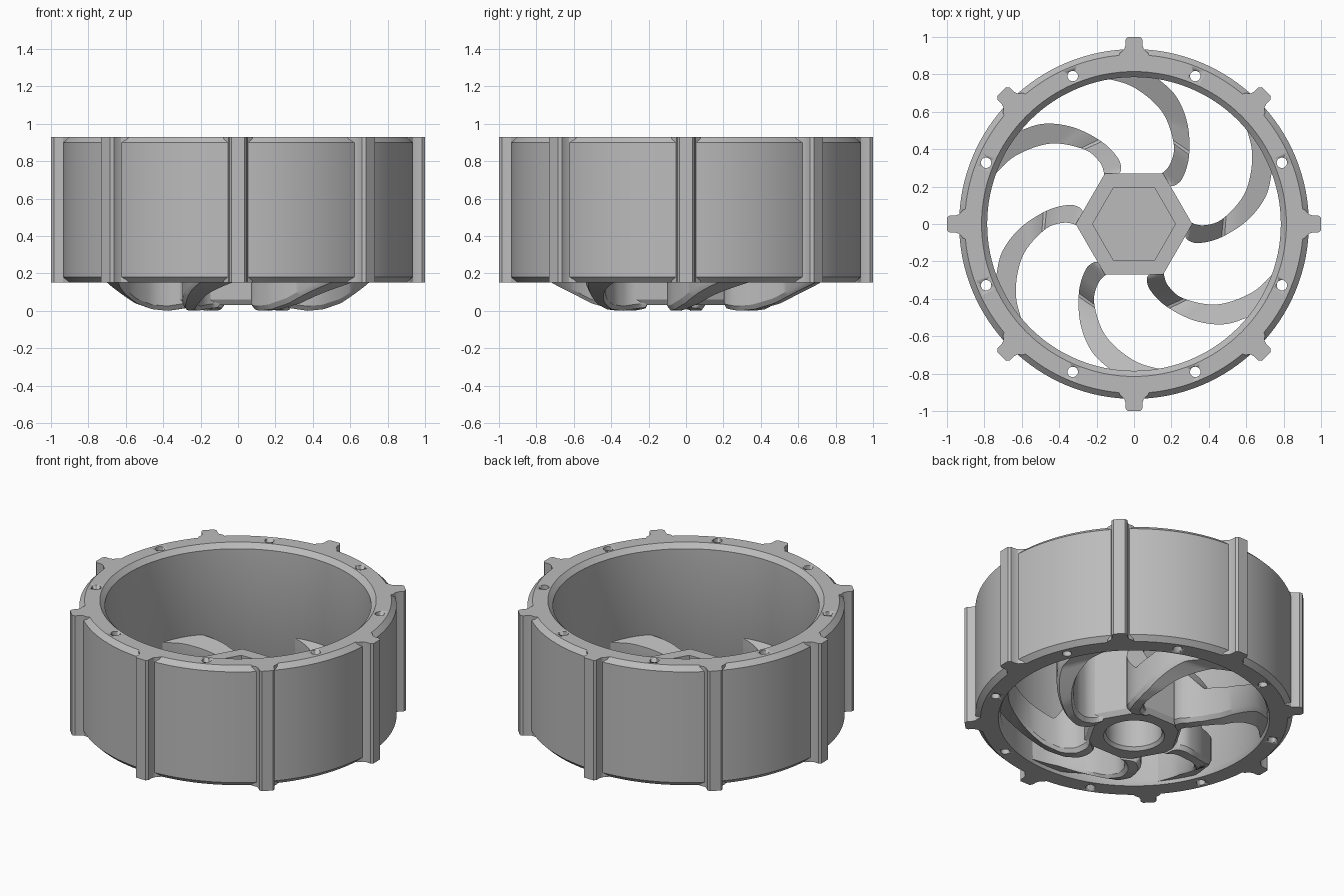
import bpy, bmesh, math
from mathutils import Vector

if "Cube" in bpy.data.objects:
    bpy.data.objects.remove(bpy.data.objects["Cube"])

grey = bpy.data.materials.new("plain_grey")
grey.diffuse_color = (0.5, 0.5, 0.5, 1)
grey.use_nodes = True
grey.node_tree.nodes["Principled BSDF"].inputs["Base Color"].default_value = grey.diffuse_color


def finish(bm, name, angle=30):
    bmesh.ops.recalc_face_normals(bm, faces=bm.faces)
    me = bpy.data.meshes.new(name)
    bm.to_mesh(me)
    bm.free()
    ob = bpy.data.objects.new(name, me)
    bpy.context.collection.objects.link(ob)
    me.materials.append(grey)
    bpy.ops.object.select_all(action='DESELECT')
    ob.select_set(True)
    bpy.context.view_layer.objects.active = ob
    bpy.ops.object.shade_smooth_by_angle(angle=math.radians(angle))
    return ob


def hex_factor(a):
    # ratio of hexagon radius to apothem, flat side facing +y
    return 1 / math.cos((a % (math.pi / 3)) - math.pi / 6)


def lathe(rings, n, closed):
    # rings: (radius or apothem, z, hexagonal?)
    bm = bmesh.new()
    loops = []
    for r, z, hexa in rings:
        loop = []
        for i in range(n):
            a = 2 * math.pi * i / n
            k = r * (hex_factor(a) if hexa else 1)
            loop.append(bm.verts.new((k * math.cos(a), k * math.sin(a), z)))
        loops.append(loop)
    pairs = list(zip(loops, loops[1:] + loops[:1]))
    for a, b in pairs if closed else pairs[:-1]:
        for i in range(n):
            j = (i + 1) % n
            bm.faces.new((a[i], a[j], b[j], b[i]))
    if not closed:
        bm.faces.new(loops[0])
        bm.faces.new(loops[-1])
    return bm


def interp(table, x):
    for (x0, y0), (x1, y1) in zip(table, table[1:]):
        if x <= x1:
            t = max(0, (x - x0) / (x1 - x0))
            return y0 + (y1 - y0) * t
    return table[-1][1]


def spline(pts, steps):
    # Catmull-Rom curve through the points
    p = [Vector(q) for q in pts]
    p = [2 * p[0] - p[1]] + p + [2 * p[-1] - p[-2]]
    out = []
    for i in range(1, len(p) - 2):
        a, b, c, d = p[i - 1:i + 3]
        for s in range(steps):
            t = s / steps
            out.append(0.5 * (2 * b + (c - a) * t + (2 * a - 5 * b + 4 * c - d) * t * t
                              + (3 * b - a - 3 * c + d) * t ** 3))
    return out + [p[-2]]


# Rim: chamfered hollow drum
rim = finish(lathe([(0.905, 0.15, 0), (0.935, 0.18, 0), (0.935, 0.90, 0), (0.905, 0.93, 0),
                    (0.815, 0.93, 0), (0.785, 0.90, 0), (0.785, 0.18, 0), (0.80, 0.15, 0)],
                   128, True), "rim")

# Bolt holes drilled through the rim
bm = bmesh.new()
for i in range(8):
    a = math.radians(22.5 + 45 * i)
    res = bmesh.ops.create_cone(bm, cap_ends=True, segments=20, radius1=0.028, radius2=0.028, depth=1.2)
    bmesh.ops.translate(bm, verts=res["verts"], vec=(0.856 * math.cos(a), 0.856 * math.sin(a), 0.54))
drill = finish(bm, "bolt_hole_cutter")
mod = rim.modifiers.new("bolt_holes", 'BOOLEAN')
mod.operation = 'DIFFERENCE'
mod.object = drill
mod.solver = 'EXACT'
bpy.context.view_layer.objects.active = rim
bpy.ops.object.modifier_apply(modifier=mod.name)
bpy.data.objects.remove(drill)

# Eight tread ribs on the outside of the rim
half = [(0.082, 0.895), (0.075, 0.915), (0.052, 0.935), (0.046, 0.955), (0.046, 0.985), (0.034, 1.0)]
outline = half + [(-x, y) for x, y in reversed(half)]
bm = bmesh.new()
for i in range(8):
    a = math.radians(45 * i)
    c, s = math.cos(a), math.sin(a)
    rows = [[bm.verts.new((x * c - y * s, x * s + y * c, z)) for x, y in outline] for z in (0.15, 0.93)]
    bm.faces.new(rows[0])
    bm.faces.new(rows[1])
    for k in range(len(outline)):
        m = (k + 1) % len(outline)
        bm.faces.new((rows[0][k], rows[0][m], rows[1][m], rows[1][k]))
finish(bm, "tread_ribs", 20)

# Hub: hexagonal block, hexagonal pocket on top, round bore below
finish(lathe([(0.165, 0.30, 0), (0.165, 0.05, 0), (0.18, 0.03, 0), (0.25, 0.03, 1), (0.27, 0.06, 1),
              (0.27, 0.47, 1), (0.192, 0.47, 1), (0.192, 0.36, 1)], 72, False), "hub")

# Six swept spokes: hexagonal valley on top, dished and chamfered underneath
top_z = [(0.27, 0.47), (0.44, 0.22), (0.79, 0.36)]
low_z = [(0.2, 0.03), (0.30, 0.012), (0.38, 0.0), (0.46, 0.008), (0.55, 0.04),
         (0.65, 0.105), (0.73, 0.155), (0.8, 0.17)]
left = spline([(0.09, 0.255), (0.145, 0.268), (0.195, 0.325), (0.212, 0.43), (0.15, 0.60),
               (0.0, 0.73), (-0.17, 0.785)], 8)
right = spline([(0.18, 0.21), (0.215, 0.205), (0.262, 0.25), (0.295, 0.37), (0.285, 0.54),
                (0.22, 0.69), (0.10, 0.80)], 8)


def height(p):
    r, a = p.length, math.atan2(p.y, p.x)
    return interp(top_z, r / hex_factor(a)), interp(low_z, r)


bm = bmesh.new()
for i in range(6):
    a = math.radians(60 * i)
    c, s = math.cos(a), math.sin(a)
    prev = None
    for l, r in zip(left, right):
        lt, lb = height(l)
        rt, rb = height(r)
        e = (r - l).normalized() * 0.02
        sec = [(l, lt), (r, rt), (r, rb + 0.025), (r - e, rb), (l + e, lb), (l, lb + 0.025)]
        ring = [bm.verts.new((p.x * c - p.y * s, p.x * s + p.y * c, z)) for p, z in sec]
        if prev:
            for k in range(6):
                m = (k + 1) % 6
                bm.faces.new((prev[k], prev[m], ring[m], ring[k]))
        else:
            bm.faces.new(ring)
        prev = ring
    bm.faces.new(prev)
finish(bm, "spokes")
